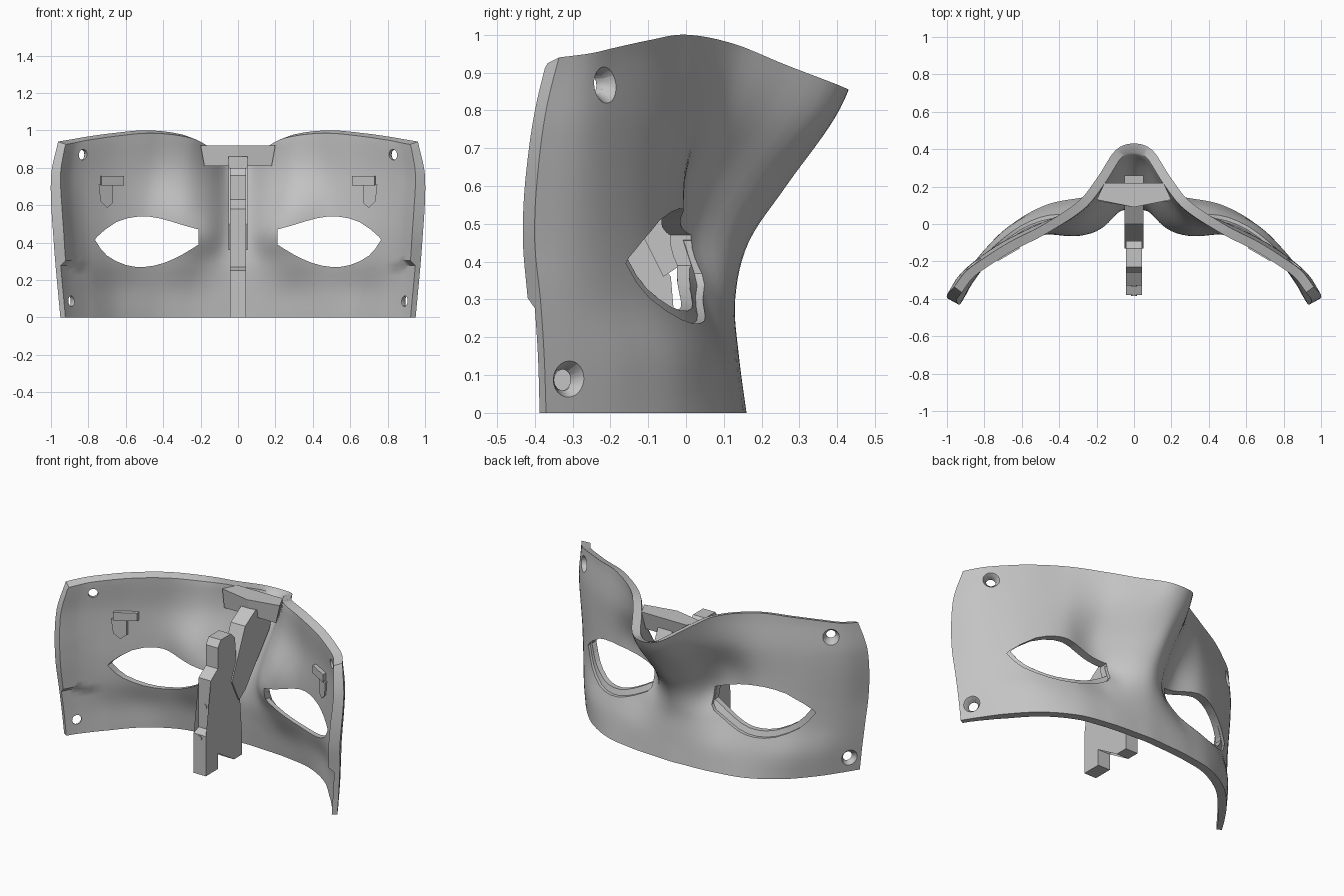
import bpy, bmesh, math
from mathutils import Vector

old = bpy.data.objects.get("Cube")
if old:
    bpy.data.objects.remove(old)

grey = bpy.data.materials.new("plain_grey")
grey.use_nodes = True
grey.diffuse_color = (0.55, 0.55, 0.55, 1)
grey.node_tree.nodes["Principled BSDF"].inputs["Base Color"].default_value = (0.55, 0.55, 0.55, 1)


def make(name, bm):
    bmesh.ops.recalc_face_normals(bm, faces=bm.faces[:])
    me = bpy.data.meshes.new(name)
    bm.to_mesh(me)
    bm.free()
    me.materials.append(grey)
    ob = bpy.data.objects.new(name, me)
    bpy.context.collection.objects.link(ob)
    return ob


def loft(name, rings):
    """Closed solid through rings with equal point counts."""
    bm = bmesh.new()
    vs = [[bm.verts.new(p) for p in r] for r in rings]
    n = len(vs[0])
    for a, b in zip(vs, vs[1:]):
        for i in range(n):
            bm.faces.new((a[i], a[(i + 1) % n], b[(i + 1) % n], b[i]))
    caps = [bm.faces.new(vs[0]), bm.faces.new(vs[-1])]
    bmesh.ops.triangulate(bm, faces=caps)
    return make(name, bm)


def spline(xs, ys, t):
    """Smooth curve through the points."""
    t = min(max(t, xs[0]), xs[-1])
    k = max(i for i in range(len(xs) - 1) if xs[i] <= t)

    def slope(i):
        a, b = max(i - 1, 0), min(i + 1, len(xs) - 1)
        return (ys[b] - ys[a]) / (xs[b] - xs[a])
    h = xs[k + 1] - xs[k]
    s = (t - xs[k]) / h
    return ((2*s**3 - 3*s**2 + 1) * ys[k] + (s**3 - 2*s**2 + s) * h * slope(k)
            + (3*s**2 - 2*s**3) * ys[k + 1] + (s**3 - s**2) * h * slope(k + 1))


# Outer surface: depth profiles across the face at several heights
ACROSS = [-.1, 0, .1, .2, .3, .5, .7, .85, .94, 1]
LEVELS = [0, .15, .3, .45, .6, .8, 1]
DEPTH = [
    [.16, .155, .15, .14, .10, -.01, -.16, -.28, -.37],
    [.14, .135, .125, .11, .07, -.02, -.16, -.28, -.375],
    [.13, .115, .08, .045, .02, -.07, -.19, -.29, -.385],
    [.165, .12, .02, -.01, -.005, -.09, -.20, -.295, -.40],
    [.265, .20, .07, 0, -.01, -.095, -.20, -.29, -.395],
    [.405, .36, .20, .09, .005, -.095, -.195, -.275, -.37],
    [.48, .445, .28, .135, 0, -.10, -.19, -.25, -.32],
]
TOP = [.855, .87, .925, .975, 1, .985, .965, .95, .94]


def half_width(z):
    return spline([0, .4, .75, .95], [.95, .985, 1, .96], z)


def depth(x, z):
    u = abs(x) / half_width(z)
    return spline(LEVELS, [spline(ACROSS, [r[1]] + r, u) for r in DEPTH], z)


def normal(x, z):
    e = .01
    sx = abs(x)
    lo, hi = max(sx - e, 0), min(sx + e, half_width(z))
    slope = (depth(hi, z) - depth(lo, z)) / (hi - lo) if sx > e else 0
    return Vector((-slope * math.copysign(1, x), 1, 0)).normalized()


def thickness(x, z):
    ramp = min(max((abs(x) / half_width(z) - .85) / .12, 0), 1)
    return .05 + ramp * (-.018 if z < .28 else .015 - .04 * max(z - .6, 0))


# Mask shell
NX, NZ = 40, 34
bm = bmesh.new()
outer, inner = [], []
for i in range(-NX, NX + 1):
    u = i / NX
    top = spline(ACROSS, [TOP[1]] + TOP, abs(u))
    co, ci = [], []
    for j in range(NZ + 1):
        z = top * j / NZ
        x = u * half_width(z)
        p = Vector((x, depth(x, z), z))
        q = p - normal(x, z) * thickness(x, z)
        if j == NZ:
            q.z -= .015
        co.append(bm.verts.new(p))
        ci.append(bm.verts.new(q))
    outer.append(co)
    inner.append(ci)
for i in range(2 * NX):
    for j in range(NZ):
        for g in (outer, inner):
            bm.faces.new((g[i][j], g[i + 1][j], g[i + 1][j + 1], g[i][j + 1]))
    for j in (0, NZ):
        bm.faces.new((outer[i][j], outer[i + 1][j], inner[i + 1][j], inner[i][j]))
for i in (0, 2 * NX):
    for j in range(NZ):
        bm.faces.new((outer[i][j], outer[i][j + 1], inner[i][j + 1], inner[i][j]))
shell = make("mask_shell", bm)

# Eye openings with a stepped lower lip, and countersunk strap holes
EYE_X = [.21, .3, .42, .53, .65, .755, .755, .7, .6, .5, .4, .3, .21]
EYE_Z = [.47, .495, .53, .54, .51, .43, .4, .33, .28, .27, .29, .335, .39]
STEPS = list(range(len(EYE_X)))
cutters = []


def eye_ring(side, scale, drop, off):
    ring = []
    for k in range(2 * len(STEPS) - 1):
        x, z = spline(STEPS, EYE_X, k / 2), spline(STEPS, EYE_Z, k / 2)
        bx, bz = max(.5 + (x - .5) * scale, .208), min(z, .41 + (z - .41) * scale - drop)
        ring.append((side * bx, depth(bx, bz) + off, bz))
    return ring


def cylinder(name, centre, axis, r1, r2, length):
    bm = bmesh.new()
    bmesh.ops.create_cone(bm, cap_ends=True, segments=24, radius1=r1, radius2=r2, depth=length)
    ob = make(name, bm)
    ob.rotation_euler = axis.to_track_quat('Z', 'Y').to_euler()
    ob.location = centre
    return ob


for side in (1, -1):
    cutters.append(loft("eye_cutter", [eye_ring(side, 1, 0, o) for o in (-.3, .2)]))
    cutters.append(loft("lip_cutter", [eye_ring(side, .92, 0, -.02), eye_ring(side, 1.1, .02, -.02),
                                       eye_ring(side, 1.1, .02, .2)]))
    for x, z in ((.86, .87), (.92, .087)):
        n = normal(side * x, z)
        c = Vector((side * x, depth(x, z), z))
        cutters.append(cylinder("hole_cutter", c, n, .028, .028, .3))
        cutters.append(cylinder("sink_cutter", c, n, .02, .076, .08))

bpy.context.view_layer.objects.active = shell
for c in cutters:
    c.hide_render = True
    m = shell.modifiers.new("cut", 'BOOLEAN')
    m.operation, m.solver, m.object = 'DIFFERENCE', 'EXACT', c
    bpy.ops.object.modifier_apply(modifier=m.name)
for c in cutters:
    bpy.data.objects.remove(c)


# Bridge behind the hollow nose
def bridge_ring(z, w, front, mid, back):
    half = [(w, mid), (w * .78, back)]
    pts = [(0, front)] + half + [(-x, y) for x, y in reversed(half)]
    return [(x, y, z) for x, y in pts]


loft("nose_bridge", [bridge_ring(.81, .18, .12, .12, .2), bridge_ring(.92, .2, .09, .13, .22)])

# Slanted strut running from the stand up into the nose
STRUT = [(-.13, .5), (0, .8), (.1, .86), (.2, .86), (.26, .74), (.24, .69), (0, .4), (-.06, .36)]
loft("nose_strut", [[(x, y, z) for y, z in STRUT] for x in (-.05, .05)])

# Central two-legged stand
STAND = [(-.38, 0), (-.38, .25), (-.33, .27), (-.33, .58), (-.26, .63), (-.26, .76), (-.23, .8),
         (-.13, .8), (-.09, .76), (-.09, .55), (-.13, .48), (-.04, .36), (-.02, .12), (-.02, 0),
         (-.1, 0), (-.1, .12), (-.17, .2), (-.26, .1), (-.26, 0)]
loft("stand", [[(x, y, z) for y, z in STAND] for x in (-.042, .042)])
for z, y in ((.23, -.38), (.41, -.33)):
    cylinder("stand_pin", (0, y, z), Vector((0, 1, 0)), .015, .015, .01)

# Lens clips on the inside above the eyes
for side, word in ((1, "left"), (-1, "right")):
    bar = [(.61, -.13), (.73, -.2), (.74, -.14), (.62, -.075)]
    loft(word + "_clip_bar", [[(side * x, y, z) for x, y in bar] for z in (.705, .755)])
    tab = [(.67, .71), (.67, .61), (.7, .585), (.735, .62), (.745, .71)]
    loft(word + "_clip_tab", [[(side * x, y - (x - .7) * .6, z) for x, z in tab] for y in (-.17, -.12)])

# Crisp edges, soft shell
bpy.ops.object.select_all(action='DESELECT')
shell.select_set(True)
bpy.context.view_layer.objects.active = shell
bpy.ops.object.shade_smooth_by_angle(angle=math.radians(35))
